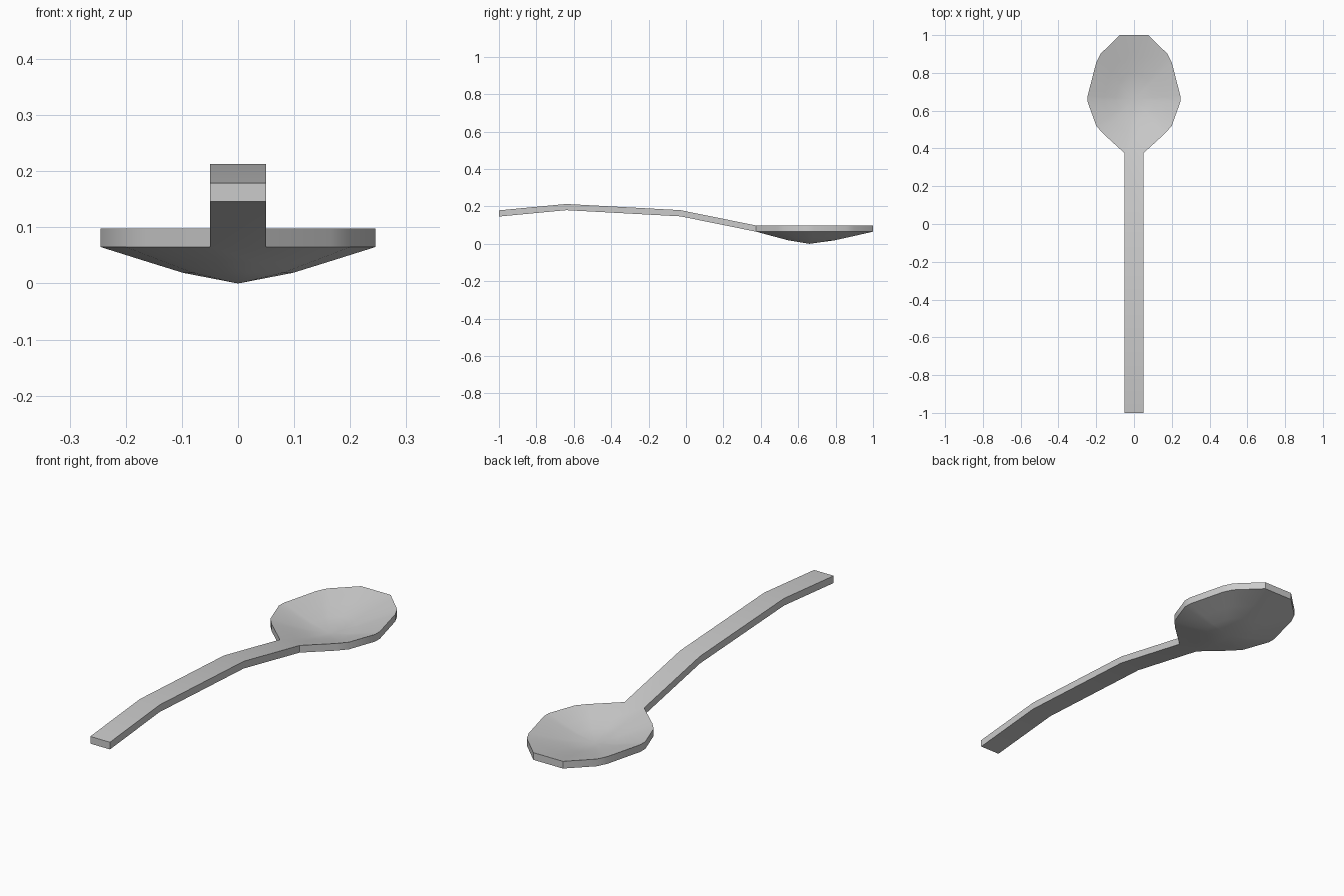
import bpy, bmesh

if "Cube" in bpy.data.objects:
    bpy.data.objects.remove(bpy.data.objects["Cube"])

THICK = 0.033
CENTRE_Y = 0.66

# right half of bowl rim (x, y), from handle joint to tip
half = [(0.05, 0.375), (0.165, 0.48), (0.2, 0.52), (0.245, 0.645), (0.245, 0.68),
        (0.2, 0.855), (0.178, 0.9), (0.075, 1.0)]
rim = half + [(-x, y) for x, y in reversed(half)]
# bowl cross-section: (fraction of rim radius, top height)
section = [(1.0, 0.098), (0.65, 0.071), (0.4, 0.052)]
# handle side profile (y, top height), from joint to end
handle = [(-0.03, 0.180), (-0.64, 0.213), (-1.0, 0.179)]

bm = bmesh.new()

# bowl: concentric rings closing on the lowest point
rings = [[bm.verts.new((x * f, CENTRE_Y + (y - CENTRE_Y) * f, z)) for x, y in rim]
         for f, z in section]
n = len(rim)
for outer, inner in zip(rings, rings[1:]):
    for i in range(n):
        j = (i + 1) % n
        bm.faces.new((outer[i], outer[j], inner[j], inner[i]))
low = bm.verts.new((0, CENTRE_Y, THICK))
for i in range(n):
    bm.faces.new((rings[-1][i], rings[-1][(i + 1) % n], low))

# handle: strip continuing from the joint edge
right, left = rings[0][0], rings[0][-1]
for y, z in handle:
    r2, l2 = bm.verts.new((0.05, y, z)), bm.verts.new((-0.05, y, z))
    bm.faces.new((left, l2, r2, right))
    right, left = r2, l2

# thickness: copy the top sheet straight down
ext = bmesh.ops.extrude_face_region(bm, geom=bm.faces[:], use_keep_orig=True)
down = [g for g in ext["geom"] if isinstance(g, bmesh.types.BMVert)]
bmesh.ops.translate(bm, verts=down, vec=(0, 0, -THICK))
bmesh.ops.recalc_face_normals(bm, faces=bm.faces[:])

mesh = bpy.data.meshes.new("spoon")
bm.to_mesh(mesh)
bm.free()
spoon = bpy.data.objects.new("spoon", mesh)
bpy.context.collection.objects.link(spoon)
bpy.context.view_layer.objects.active = spoon
spoon.select_set(True)
bpy.ops.object.shade_smooth_by_angle(angle=0.6)
